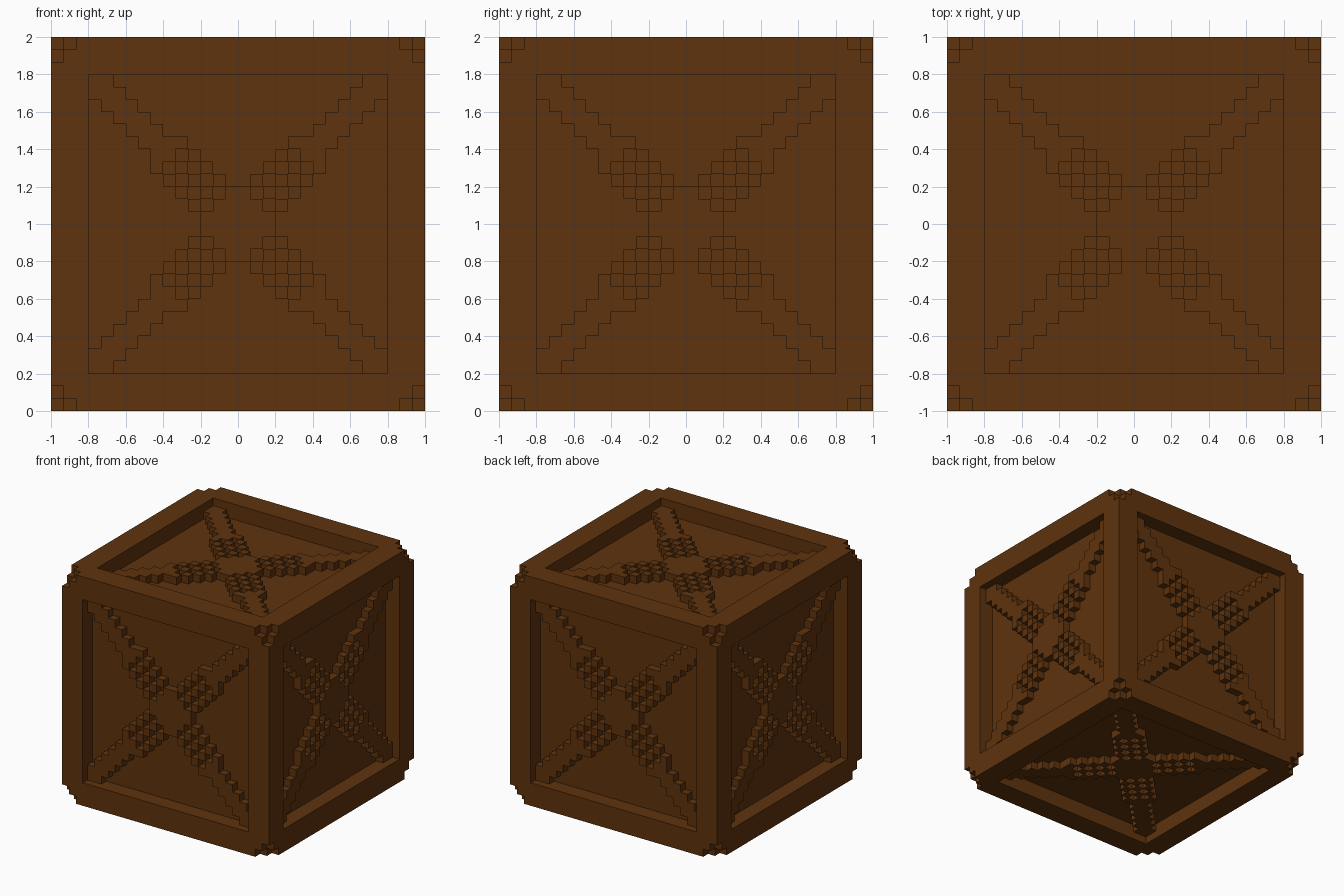
import bpy, bmesh, math
from mathutils import Matrix, Vector

if "Cube" in bpy.data.objects:
    bpy.data.objects.remove(bpy.data.objects["Cube"], do_unlink=True)

U = 1 / 15                      # block size: the crate is 30 blocks wide
N = 15                          # blocks from the centre to each side
CENTRE = Matrix.Translation((0, 0, 1))

wood = bpy.data.materials.new("dark_wood")
wood.use_nodes = True
wood.diffuse_color = (0.112, 0.033, 0.004, 1)
wood.node_tree.nodes["Principled BSDF"].inputs["Base Color"].default_value = wood.diffuse_color


def add_object(name, mesh, matrix=CENTRE):
    obj = bpy.data.objects.new(name, mesh)
    bpy.context.collection.objects.link(obj)
    obj.matrix_world = matrix
    return obj


def block_mesh(name, cells, open_bottom=False):
    """Outer skin of a set of unit blocks, with flat areas merged."""
    bm = bmesh.new()
    verts = {}

    def vert(p):
        key = tuple(round(c) for c in p)
        if key not in verts:
            verts[key] = bm.verts.new(Vector(key) * U)
        return verts[key]

    for cell in cells:
        for axis in range(3):
            for side in (0, 1):
                step = [0, 0, 0]
                step[axis] = 1 if side else -1
                if tuple(c + s for c, s in zip(cell, step)) in cells:
                    continue
                if open_bottom and axis == 2 and not side:
                    continue
                corners = []
                for i, j in ((0, 0), (1, 0), (1, 1), (0, 1)):
                    p = list(cell)
                    p[axis] += side
                    p[(axis + 1) % 3] += i
                    p[(axis + 2) % 3] += j
                    corners.append(vert(p))
                bm.faces.new(corners if side else corners[::-1])
    bmesh.ops.dissolve_limit(bm, angle_limit=0.01, verts=bm.verts[:], edges=bm.edges[:])
    mesh = bpy.data.meshes.new(name)
    bm.to_mesh(mesh)
    bm.free()
    mesh.materials.append(wood)
    return mesh


def ring(c):
    """Distance of a block from the middle planes, 0 to 14."""
    return c if c >= 0 else -c - 1


# Core whose sides form the recessed panels
bm = bmesh.new()
bmesh.ops.create_cube(bm, size=26 * U)
core = bpy.data.meshes.new("panel_core")
bm.to_mesh(core)
bm.free()
core.materials.append(wood)
add_object("panel_core", core)

# Frame bars three blocks thick, with stepped notches at the eight corners
span = range(-N, N)
frame = set()
for x in span:
    for y in span:
        for z in span:
            r = [ring(c) for c in (x, y, z)]
            if sum(c >= 12 for c in r) >= 2 and sum(14 - c for c in r) > 1:
                frame.add((x, y, z))
add_object("edge_frame", block_mesh("edge_frame", frame))


# Raised cross: centre square, diagonal arms, studs and pits near the middle
def is_raised(a, b):
    u, v = abs(a - b), a + b
    if u == 1 and 3 <= v <= 9:
        return False                        # pit
    if u == 2 and 4 <= v <= 10:
        return True                         # stud beside the arm
    return u <= 1 or max(a, b) < 3          # arm or centre square


cross = {(x, y, 13) for x in range(-12, 12) for y in range(-12, 12)
         if is_raised(ring(x), ring(y))}
cross_mesh = block_mesh("cross", cross, open_bottom=True)
quarter = math.pi / 2
for side, angle, axis in (("top", 0, "X"), ("front", quarter, "X"), ("bottom", math.pi, "X"),
                          ("back", -quarter, "X"), ("left", quarter, "Y"), ("right", -quarter, "Y")):
    add_object(side + "_cross", cross_mesh, CENTRE @ Matrix.Rotation(angle, 4, axis))
